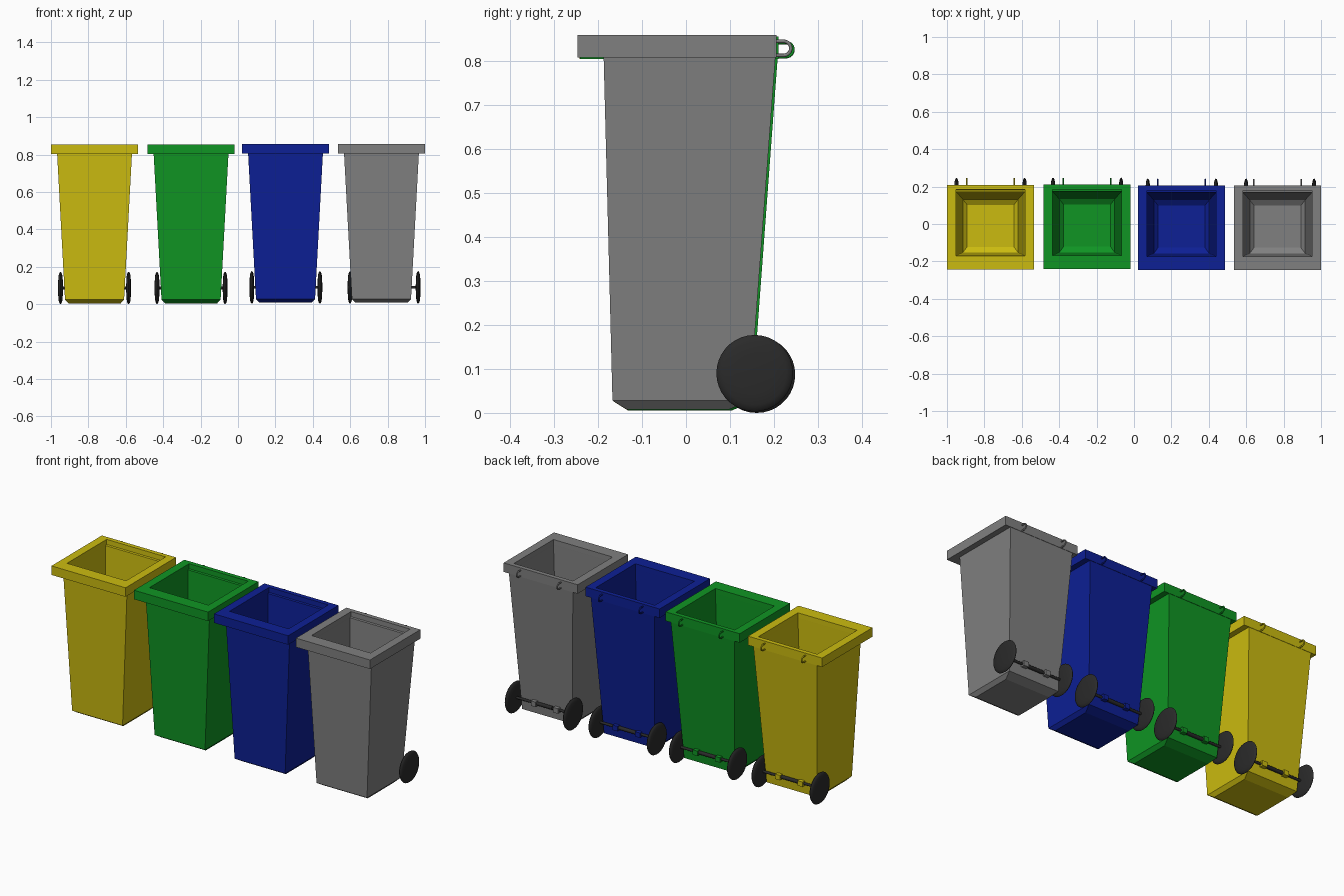
import bpy, bmesh, math
from mathutils import Matrix, Vector

if "Cube" in bpy.data.objects:
    bpy.data.objects.remove(bpy.data.objects["Cube"])


def material(name, rgb):
    m = bpy.data.materials.new(name)
    m.diffuse_color = (*rgb, 1)
    m.use_nodes = True
    m.node_tree.nodes["Principled BSDF"].inputs["Base Color"].default_value = m.diffuse_color
    return m


def finish(name, bm, mat, loc, smooth=False):
    bmesh.ops.recalc_face_normals(bm, faces=bm.faces)
    me = bpy.data.meshes.new(name)
    bm.to_mesh(me)
    bm.free()
    me.materials.append(mat)
    ob = bpy.data.objects.new(name, me)
    ob.location = loc
    bpy.context.collection.objects.link(ob)
    if smooth:
        bpy.ops.object.select_all(action='DESELECT')
        ob.select_set(True)
        bpy.context.view_layer.objects.active = ob
        bpy.ops.object.shade_smooth_by_angle(angle=math.radians(35))
    return ob


# rectangular sections (z, half width, front y, back y): outside up, inside down
SECTIONS = [
    (0.008, 0.140, -0.135, 0.098),
    (0.028, 0.158, -0.167, 0.145),
    (0.807, 0.200, -0.187, 0.203),
    (0.807, 0.232, -0.246, 0.205),
    (0.858, 0.232, -0.246, 0.205),
    (0.858, 0.185, -0.174, 0.180),
    (0.830, 0.184, -0.173, 0.179),
    (0.828, 0.184, -0.173, 0.168),
    (0.045, 0.148, -0.157, 0.128),
    (0.025, 0.125, -0.126, 0.098),
]


def bin_body(name, mat, loc):
    bm = bmesh.new()
    loops = [[bm.verts.new(p) for p in ((-w, a, z), (w, a, z), (w, b, z), (-w, b, z))]
             for z, w, a, b in SECTIONS]
    for lo, hi in zip(loops, loops[1:]):
        for i in range(4):
            j = (i + 1) % 4
            bm.faces.new((lo[i], lo[j], hi[j], hi[i]))
    bm.faces.new(loops[0][::-1])
    bm.faces.new(loops[-1])
    finish(name, bm, mat, loc)


def lathe_x(name, profile, mat, loc, seg=36):
    # spin an (x, radius) profile around the x axis
    bm = bmesh.new()
    vs = [bm.verts.new((x, 0, r)) for x, r in profile]
    es = [bm.edges.new(p) for p in zip(vs, vs[1:])]
    bmesh.ops.spin(bm, geom=vs + es, cent=(0, 0, 0), axis=(1, 0, 0),
                   angle=2 * math.pi, steps=seg)
    bmesh.ops.remove_doubles(bm, verts=bm.verts, dist=1e-5)
    finish(name, bm, mat, loc, True)


def hinge_loop(name, mat, loc):
    # U-shaped loop sticking out behind the rim
    path = [(0.195, 0.016)]
    path += [(0.222 + 0.016 * math.cos(t), 0.016 * math.sin(t))
             for t in [math.pi / 2 - math.pi * i / 12 for i in range(13)]]
    path += [(0.195, -0.016)]
    cu = bpy.data.curves.new(name, 'CURVE')
    cu.dimensions = '3D'
    cu.bevel_depth = 0.004
    cu.bevel_resolution = 2
    sp = cu.splines.new('POLY')
    sp.points.add(len(path) - 1)
    for p, (y, z) in zip(sp.points, path):
        p.co = (0, y, z, 1)
    cu.materials.append(mat)
    ob = bpy.data.objects.new(name, cu)
    ob.location = loc
    bpy.context.collection.objects.link(ob)


def box(name, size, mat, loc):
    bm = bmesh.new()
    bmesh.ops.create_cube(bm, size=1, matrix=Matrix.Diagonal((*size, 1)))
    finish(name, bm, mat, loc)


WHEEL = [(-0.013, 0), (-0.012, 0.045), (-0.009, 0.072), (-0.005, 0.083), (0, 0.087),
         (0.005, 0.083), (0.009, 0.072), (0.012, 0.045), (0.013, 0)]
AXLE = [(-0.18, 0), (-0.18, 0.007), (-0.055, 0.007), (-0.055, 0.010),
        (0.055, 0.010), (0.055, 0.007), (0.18, 0.007), (0.18, 0)]

rubber = material("black_rubber", (0.023, 0.023, 0.023))
# colour, linear rgb, bin position, sideways shift of its wheel set
BINS = [
    ("yellow", (0.60, 0.50, 0.005), (-0.767, 0.004, -0.003), 0.0),
    ("green", (0.005, 0.30, 0.017), (-0.251, 0.005, -0.003), 0.0),
    ("blue", (0.004, 0.014, 0.30), (0.254, 0.0, 0.0), 0.002),
    ("grey", (0.215, 0.215, 0.215), (0.767, 0.0, 0.0), 0.014),
]

for colour, rgb, pos, shift in BINS:
    mat = material(colour + "_plastic", rgb)
    pos = Vector(pos)
    bin_body(colour + "_bin_body", mat, pos)
    hub = pos + Vector((shift, 0.156, 0.090))
    lathe_x(colour + "_axle", AXLE, rubber, hub, 16)
    for side, s in (("left", -1), ("right", 1)):
        lathe_x(f"{colour}_{side}_wheel", WHEEL, rubber, hub + Vector((s * 0.182, 0, 0)))
        box(f"{colour}_{side}_axle_bracket", (0.03, 0.036, 0.028), mat,
            pos + Vector((s * 0.07, 0.154, 0.090)))
        hinge_loop(f"{colour}_{side}_hinge_loop", mat, pos + Vector((s * 0.127, 0, 0.828)))
